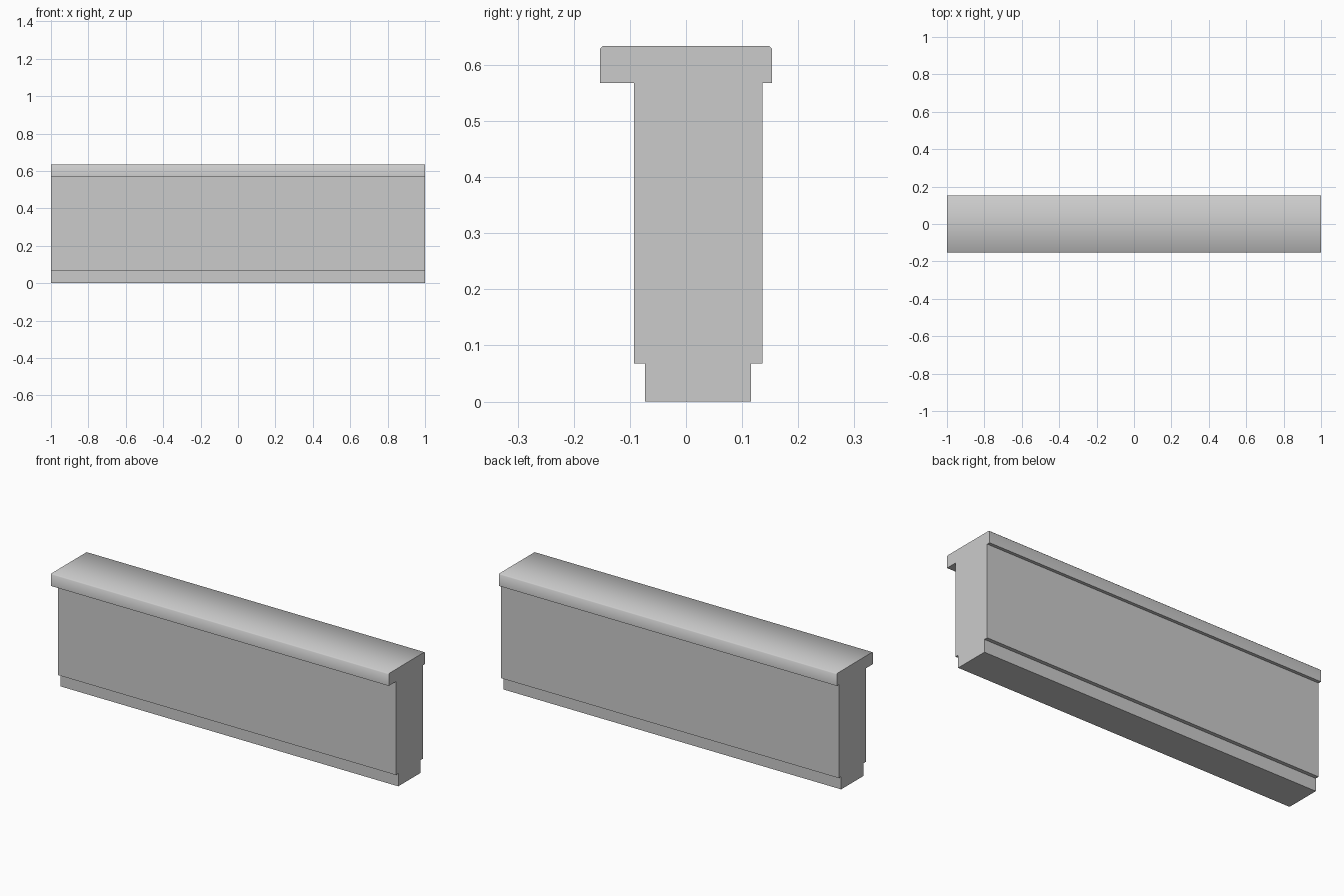
import bpy
import bmesh
import math

cube = bpy.data.objects.get("Cube")
if cube:
    bpy.data.objects.remove(cube, do_unlink=True)

# Plain grey stone
stone = bpy.data.materials.new("grey_stone")
stone.use_nodes = True
colour = (0.6, 0.6, 0.6, 1)
stone.diffuse_color = colour
stone.node_tree.nodes["Principled BSDF"].inputs["Base Color"].default_value = colour

# Wall cross-section: recessed base, tall body, overhanging cap with eased top edges
HALF_LENGTH = 1.0
EASE = 0.005
BASE_TOP, BODY_TOP, CAP_TOP = 0.068, 0.568, 0.634
base_front, base_back = -0.073, 0.116
body_front, body_back = -0.093, 0.136
cap = 0.153
profile = [
    (base_front, 0), (base_back, 0), (base_back, BASE_TOP),
    (body_back, BASE_TOP), (body_back, BODY_TOP),
    (cap, BODY_TOP), (cap, CAP_TOP - EASE), (cap - EASE, CAP_TOP),
    (EASE - cap, CAP_TOP), (-cap, CAP_TOP - EASE), (-cap, BODY_TOP),
    (body_front, BODY_TOP), (body_front, BASE_TOP), (base_front, BASE_TOP),
]

# Extrude the section along the length
bm = bmesh.new()
end = bm.faces.new([bm.verts.new((-HALF_LENGTH, y, z)) for y, z in profile])
result = bmesh.ops.extrude_face_region(bm, geom=[end], use_keep_orig=True)
moved = [v for v in result["geom"] if isinstance(v, bmesh.types.BMVert)]
bmesh.ops.translate(bm, verts=moved, vec=(2 * HALF_LENGTH, 0, 0))
bmesh.ops.recalc_face_normals(bm, faces=bm.faces)
mesh = bpy.data.meshes.new("parapet_wall")
bm.to_mesh(mesh)
bm.free()
mesh.materials.append(stone)

wall = bpy.data.objects.new("parapet_wall", mesh)
bpy.context.collection.objects.link(wall)

# Soft shading over the eased cap edges, sharp everywhere else
bpy.context.view_layer.objects.active = wall
wall.select_set(True)
bpy.ops.object.shade_smooth_by_angle(angle=math.radians(50))
